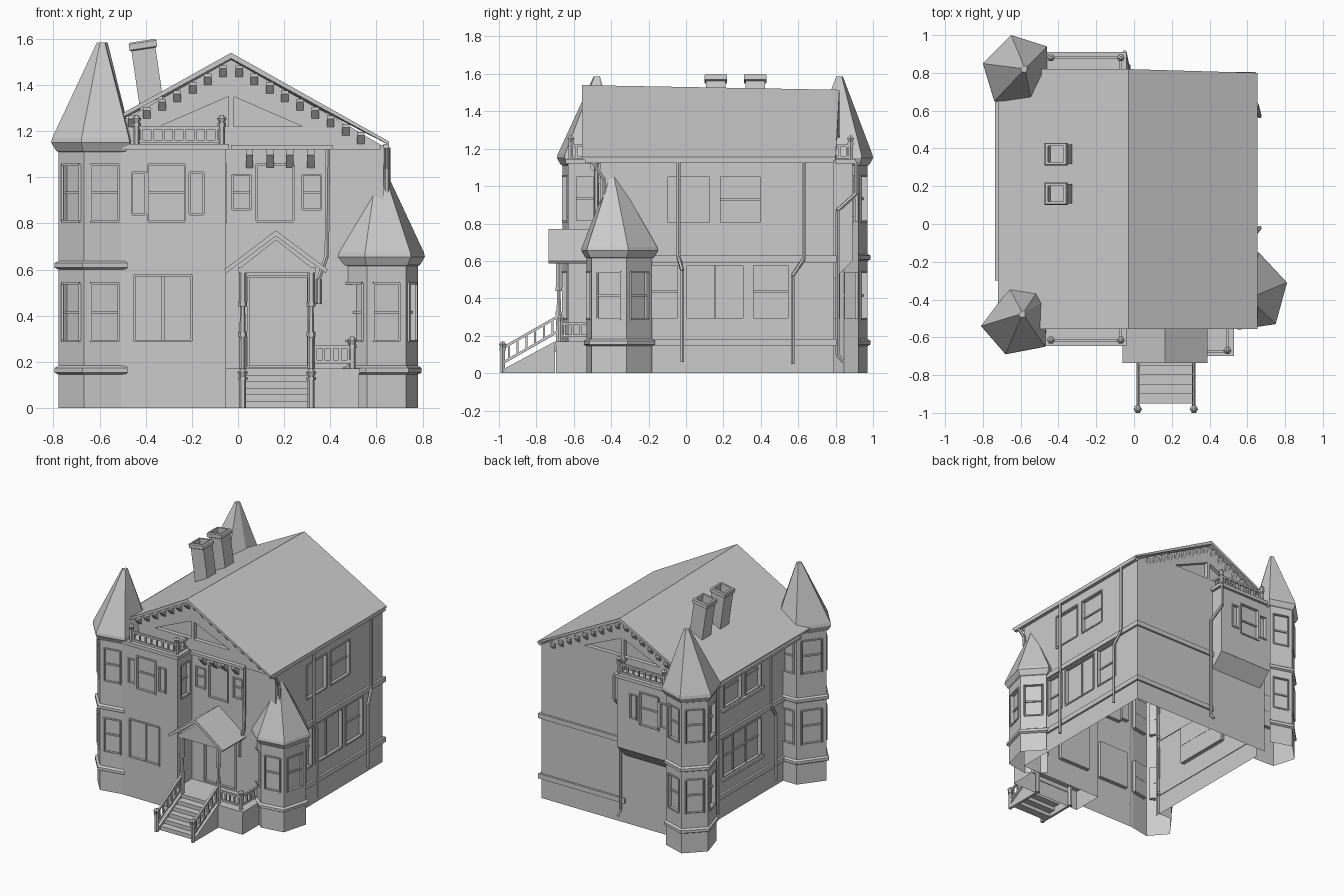
import bpy, bmesh, math
from mathutils import Vector, Matrix

if "Cube" in bpy.data.objects:
    bpy.data.objects.remove(bpy.data.objects["Cube"])

UP = Vector((0, 0, 1))

def finish(name, bm):
    me = bpy.data.meshes.new(name)
    bm.to_mesh(me)
    bm.free()
    ob = bpy.data.objects.new(name, me)
    bpy.context.collection.objects.link(ob)
    return ob

def prism(bm, pts, axis, a, b):
    """Extrude a 2D outline along an axis from a to b."""
    put = {'x': lambda p, t: (t, p[0], p[1]), 'y': lambda p, t: (p[0], t, p[1]),
           'z': lambda p, t: (p[0], p[1], t)}[axis]
    A = [bm.verts.new(put(p, a)) for p in pts]
    B = [bm.verts.new(put(p, b)) for p in pts]
    n = len(pts)
    fs = [bm.faces.new(A), bm.faces.new(B[::-1])]
    fs += [bm.faces.new((A[i], B[i], B[(i+1) % n], A[(i+1) % n])) for i in range(n)]
    bmesh.ops.recalc_face_normals(bm, faces=fs)

def box(bm, x0, x1, y0, y1, z0, z1):
    prism(bm, [(x0, y0), (x1, y0), (x1, y1), (x0, y1)], 'z', z0, z1)

def beam(bm, p, q, r, n=4, r2=None):
    p, q = Vector(p), Vector(q)
    d = q - p
    m = Matrix.Translation((p+q)/2) @ d.to_track_quat('Z', 'Y').to_matrix().to_4x4()
    m = m @ Matrix.Rotation(math.pi/n, 4, 'Z')
    bmesh.ops.create_cone(bm, cap_ends=True, segments=n, radius1=r,
                          radius2=r if r2 is None else r2, depth=d.length, matrix=m)

def wall(bm, p0, p1, z0, z1, wins=()):
    """Wall sheet, outside on the right of p0->p1; wins = (u0,u1,z0,z1,vbars,hbars)."""
    p0, p1 = Vector((*p0, 0)), Vector((*p1, 0))
    L = (p1-p0).length
    d = (p1-p0)/L
    nrm = d.cross(UP)
    P = lambda u, z, dep=0: p0 + d*u + UP*z - nrm*dep
    quad = lambda *c: bm.faces.new([bm.verts.new(v) for v in c])
    us = sorted({0, L, *[w[0] for w in wins], *[w[1] for w in wins]})
    zs = sorted({z0, z1, *[w[2] for w in wins], *[w[3] for w in wins]})
    for a, b in zip(us, us[1:]):
        for c, e in zip(zs, zs[1:]):
            u, z = (a+b)/2, (c+e)/2
            if not any(w[0] < u < w[1] and w[2] < z < w[3] for w in wins):
                quad(P(a, c), P(b, c), P(b, e), P(a, e))
    D = .025
    for a, b, c, e, nv, nh in wins:
        # reveal, pane, raised surround and glazing bars
        k = [(a, c), (b, c), (b, e), (a, e)]
        for i in range(4):
            s, t = k[i], k[(i+1) % 4]
            quad(P(*s), P(*t), P(*t, D), P(*s, D))
            beam(bm, P(*s, -.002), P(*t, -.002), .007)
        quad(*[P(*c_, D) for c_ in k])
        bars = [((a+(b-a)*i/(nv+1), c), (a+(b-a)*i/(nv+1), e)) for i in range(1, nv+1)]
        bars += [((a, c+(e-c)*i/(nh+1)), (b, c+(e-c)*i/(nh+1))) for i in range(1, nh+1)]
        for s, t in bars:
            beam(bm, P(*s, D-.004), P(*t, D-.004), .008)

def loft(bm, rings):
    vs = [[bm.verts.new(p) for p in r] for r in rings]
    n = len(vs[0])
    for A, B in zip(vs, vs[1:]):
        for i in range(n):
            bm.faces.new((A[i], A[(i+1) % n], B[(i+1) % n], B[i]))
    bm.faces.new(vs[-1])

def tower(name, outline, apex, storeys, outer, eave, top):
    """Six-sided tower; only the outer faces get walls and ledges."""
    c = sum((Vector(p) for p in outline), Vector((0, 0)))/len(outline)
    ring = lambda s, z, ctr=c: [(*(ctr+(Vector(p)-c)*s), z) for p in outline]
    body = [Vector(p[:2]) for p in ring(.85, 0)]
    n = len(body)
    bm, lm = bmesh.new(), bmesh.new()
    for i in outer:
        p, q = body[i], body[(i+1) % n]
        L = (q-p).length
        wall(bm, p, q, 0, eave, [(.16*L, .84*L, a, b, 0, 1) for a, b in storeys])
        for z in [.165, .62][:len(storeys)]:
            rs = [ring(.85, z-.02), ring(.93, z-.012), ring(.93, z+.008), ring(.85, z+.018)]
            for A, B in zip(rs, rs[1:]):
                j = (i+1) % n
                lm.faces.new([lm.verts.new(v) for v in (A[i], A[j], B[j], B[i])])
    finish(name + "_walls", bm)
    finish(name + "_ledges", lm)
    bm = bmesh.new()
    loft(bm, [ring(.85, eave-.01), ring(.9, eave-.005), ring(1, eave+.03), ring(.98, eave+.05),
              ring(.1, top, Vector(apex))])
    finish(name + "_roof", bm)

# corner towers
two = [(.29, .54), (.81, 1.055)]
tower("front_left_tower", [(-.81, -.54), (-.68, -.69), (-.47, -.65), (-.46, -.40), (-.50, -.34),
      (-.66, -.34)], (-.59, -.475), two, (0, 1, 4, 5), 1.12, 1.585)
tower("back_left_tower", [(-.80, .85), (-.74, .65), (-.54, .64), (-.46, .78), (-.46, .94),
      (-.65, 1.0)], (-.58, .82), two, (0, 1, 4, 5), 1.12, 1.585)
tower("right_tower", [(.41, -.44), (.55, -.56), (.75, -.53), (.81, -.31), (.66, -.15), (.46, -.2)],
      (.61, -.39), two[:1], (0, 1, 2, 3), .625, 1.05)

# main walls with recessed windows
FY, BY, RX, LX, T = -.46, .79, .63, -.54, 1.14
bm = bmesh.new()
trio = [(.06, .12, .84, 1.02, 0, 0), (.13, .29, .81, 1.055, 0, 1), (.31, .37, .84, 1.02, 0, 0)]
wall(bm, (-.52, -.63), (-.055, -.63), 0, T, trio + [(.07, .32, .29, .575, 1, 0)])
wall(bm, (-.055, -.63), (-.055, FY), 0, T, [(.04, .14, .81, 1.055, 0, 1)])
wall(bm, (-.055, FY), (RX, FY), 0, T, [(.03, .11, .86, 1.01, 0, 1), (.135, .295, .81, 1.055, 0, 0),
     (.335, .415, .86, 1.01, 0, 1), (.1, .36, .18, .57, 0, 0)])
r = lambda a, b, c, e, v, h: (a-FY, b-FY, c, e, v, h)
wall(bm, (RX, FY), (RX, BY), 0, T, [r(-.1, .13, .8, 1.055, 0, 0), r(.18, .4, .8, 1.055, 0, 1),
     r(0, .31, .29, .58, 1, 0), r(.355, .55, .29, .58, 0, 1), r(-.19, -.04, .29, .58, 0, 1)])
wall(bm, (RX, BY), (-.54, BY), 0, T)
l = lambda a, b, c, e, v, h: (.7-b, .7-a, c, e, v, h)
wall(bm, (LX, .7), (LX, -.4), 0, T, [l(.13, .33, .8, 1.055, 0, 1), l(-.1, .08, .8, 1.055, 0, 1),
     l(-.1, .34, .29, .575, 2, 1)])
wall(bm, (-.06, .89), (-.52, .89), .6, T, [(.47-w[1], .47-w[0], *w[2:]) for w in trio])
finish("house_walls", bm)

# upper back bay: sloping underside and side
bm = bmesh.new()
prism(bm, [(BY, .5), (.889, .6), (BY, .6)], 'x', -.5, -.06)
box(bm, -.075, -.06, BY, .889, .6, T)
finish("back_bay_underside", bm)

# horizontal trim bands and window sills
bm = bmesh.new()
for z in (.165, .61):
    box(bm, RX-.005, RX+.015, -.2, BY+.015, z-.018, z+.018)
    box(bm, -.06, RX+.014, BY-.005, BY+.015, z-.018, z+.018)
    box(bm, LX-.015, LX+.005, -.37, .67, z-.018, z+.018)
for z in (.28, .79):
    box(bm, LX-.02, LX, -.12, .36, z-.01, z+.01)
finish("trim_bands", bm)

# main roof: gable slab, ridge dropping slightly to the back
bm = bmesh.new()
RC = -.03
prism(bm, [(-.72, 1.155), (RC, 1.54), (.655, 1.155), (.655, 1.14), (RC, 1.515), (-.72, 1.14)],
      'y', -.555, .82)
for v in bm.verts:
    if v.co.y > 0 and v.co.z > 1.3:
        v.co.z -= .025
    if v.co.y > 0 and v.co.x > .5:
        v.co.y -= .02
finish("main_roof", bm)

def wedge(bm, x, y, s, top, h, out):
    """Small bracket: flat top, sloping underside, fixed to a wall at y facing -s."""
    prism(bm, [(y, top), (y-out*s, top), (y-out*s, top-h*.3), (y, top-h)], 'x', x-.016, x+.016)

# gable ends: board frame over a recessed panel, with dentils
for name, y, s in (("front", -.49, 1), ("back", .785, -1)):
    bm = bmesh.new()
    drop = 0 if s > 0 else -.025
    prism(bm, [(-.68, 1.13), (RC, 1.51+drop), (.62, 1.13)], 'y', y+.03*s, y+.04*s)
    prism(bm, [(-.68, 1.12), (.62, 1.12), (.62, 1.14), (.485, 1.22), (-.545, 1.22), (-.68, 1.14)],
          'y', y, y+.035*s)
    for m in (-1, 1):
        prism(bm, [(RC+m*a, b) for a, b in ((.515, 1.22), (.31, 1.22), (0, 1.355), (0, 1.51+drop))],
              'y', y, y+.035*s)
    box(bm, RC-.012, RC+.012, min(y, y+.035*s), max(y, y+.035*s), 1.2, 1.37)
    finish(name + "_gable", bm)
    bm = bmesh.new()
    for m in (-1, 1):
        for i in range(9):
            dx = .035 + i*.066
            wedge(bm, RC+m*dx, y, s, 1.505+drop-dx*.55, .05, .03 if s > 0 else .02)
    finish(name + "_dentils", bm)

# eave gutters
bm = bmesh.new()
box(bm, -.735, -.71, -.3, .66, 1.125, 1.145)
box(bm, .63, .655, -.54, .79, 1.125, 1.145)
finish("gutters", bm)

# leaning chimneys with hollow caps
for i, y in enumerate((.16, .37)):
    bm = bmesh.new()
    sq = lambda cx, z, h: [(cx+a*h, y+b*h, z+a*h*.15) for a, b in ((-1, -1), (1, -1), (1, 1), (-1, 1))]
    loft(bm, [sq(-.365, 1.25, .052), sq(-.41, 1.555, .052), sq(-.41, 1.56, .06), sq(-.414, 1.585, .06),
              sq(-.414, 1.592, .055), sq(-.414, 1.592, .042), sq(-.4, 1.5, .042)])
    finish(f"chimney_{i+1}", bm)

def post(bm, x, y, z0, z1, r=.014):
    beam(bm, (x, y, z0), (x, y, z1-.035), r, 6)
    beam(bm, (x, y, z1-.05), (x, y, z1-.035), r*1.35, 6)
    beam(bm, (x, y, z1-.035), (x, y, z1-.015), r*.9, 6, r*1.5)
    beam(bm, (x, y, z1-.015), (x, y, z1), r*1.5, 6, r*.5)

def railing(bm, p, q, lo, hi, n):
    p, q = Vector(p), Vector(q)
    for h in (lo, hi):
        beam(bm, p+UP*h, q+UP*h, .01)
    for i in range(n):
        c = p.lerp(q, (i+.5)/n)
        beam(bm, c+UP*lo, c+UP*hi, .008)

# balconies over the front and back bays
for name, y, inner in (("front", -.615, -.5), ("back", .88, .8)):
    bm = bmesh.new()
    e = y + (.03 if y > 0 else -.03)
    box(bm, -.5, -.04, min(e, inner), max(e, inner), 1.12, 1.145)
    for x in (-.44, -.07):
        post(bm, x, y, 1.14, 1.27)
    railing(bm, (-.44, y, 1.14), (-.07, y, 1.14), .015, .075, 8)
    railing(bm, (-.07, y, 1.14), (-.07, inner, 1.14), .015, .075, 2)
    finish(name + "_balcony", bm)

# cornice and brackets over the entry wall
bm = bmesh.new()
box(bm, -.03, .41, -.52, FY, 1.12, 1.14)
for x in (.05, .14, .225, .315):
    wedge(bm, x, FY, 1, 1.12, .08, .05)
finish("entry_cornice", bm)

# porch floor and steps
bm = bmesh.new()
box(bm, -.055, .53, -.7, FY, .15, .17)
wall(bm, (-.055, -.695), (.525, -.695), 0, .15)
wall(bm, (.525, -.695), (.525, FY), 0, .15)
wall(bm, (-.055, -.63), (-.055, -.695), 0, .15)
finish("porch_floor", bm)
bm = bmesh.new()
for i in range(5):
    y, z = -.95+i*.05, .03+i*.028
    box(bm, .03, .31, y, y+.06, z-.03, z)
for x in (.012, .308):
    prism(bm, [(-.97, 0), (-.7, 0), (-.7, .17), (-.97, .025)], 'x', x, x+.018)
finish("porch_steps", bm)

# porch posts and railings
bm = bmesh.new()
for x in (.02, .317):
    post(bm, x, -.98, 0, .17, .015)
    railing(bm, (x, -.97, 0), (x, -.69, .16), .06, .14, 6)
    beam(bm, (x, -.68, 0), (x, -.68, .32), .016, 6)
    beam(bm, (x, -.68, .32), (x, -.68, .46), .014, 6, .01)
    beam(bm, (x, -.68, .46), (x, -.68, .59), .016, 6)
    for z in (.16, .32, .45):
        beam(bm, (x, -.68, z-.01), (x, -.68, z+.01), .02, 6)
post(bm, .495, -.67, .16, .31)
railing(bm, (.32, -.675, .17), (.495, -.675, .17), .03, .095, 5)
railing(bm, (.495, -.67, .17), (.495, -.5, .17), .03, .095, 4)
finish("porch_posts_and_rails", bm)

# porch roof
bm = bmesh.new()
prism(bm, [(-.06, .6), (.165, .77), (.39, .6), (.38, .585), (.165, .745), (-.05, .585)], 'y', -.735, FY)
prism(bm, [(.0, .6), (.33, .6), (.165, .73)], 'y', -.705, -.69)
box(bm, 0, .335, -.7, -.66, .585, .61)
for x in (0, .305):
    box(bm, x, x+.03, -.7, FY, .585, .61)
finish("porch_roof", bm)

# drain pipes
pipes = [[(.65, -.04, 1.13), (.65, -.04, .62), (.665, -.02, .55), (.665, -.02, .06)],
         [(.65, .63, 1.13), (.65, .63, .61), (.665, .57, .52), (.665, .57, .05)],
         [(-.05, .91, 1.13), (-.05, .91, .96), (-.03, .81, .87), (-.03, .81, .1), (-.03, .84, .06)],
         [(.39, -.48, 1.12), (.385, -.48, .66), (.35, -.48, .56), (.35, -.48, .45)],
         [(.645, -.5, 1.13), (.645, -.44, 1.04), (.645, -.43, .7)],
         [(-.72, .42, 1.13), (LX-.02, .42, 1.05), (LX-.02, .42, .06)],
         [(-.72, -.2, 1.13), (LX-.02, -.2, 1.05), (LX-.02, -.2, .62), (LX-.03, -.24, .54), (LX-.03, -.24, .06)]]
bm = bmesh.new()
for pts in pipes:
    for a, b in zip(pts, pts[1:]):
        beam(bm, a, b, .011, 6)
finish("drain_pipes", bm)
